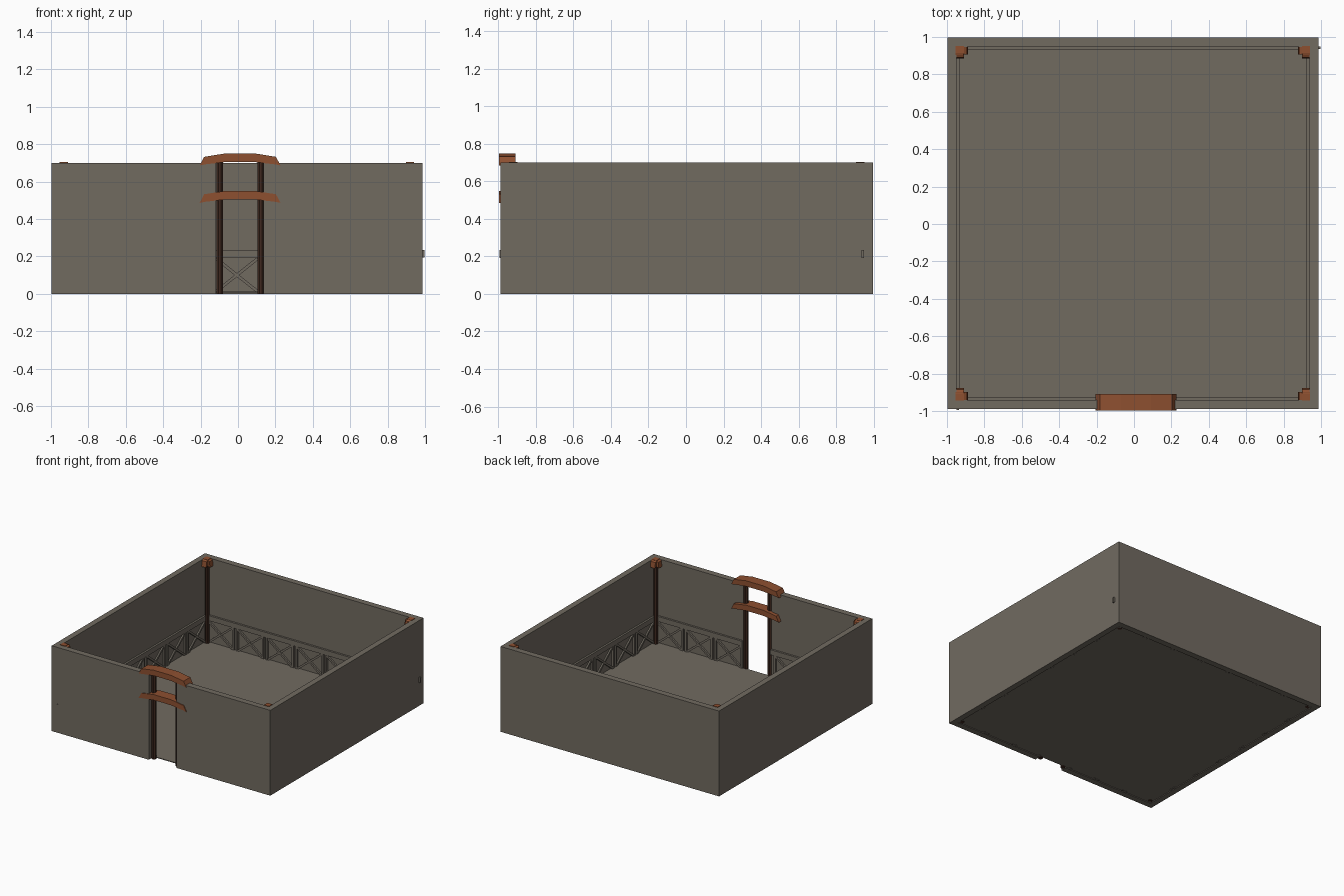
import bpy, bmesh, math
from mathutils import Matrix, Vector

if "Cube" in bpy.data.objects:
    bpy.data.objects.remove(bpy.data.objects["Cube"])

def mat(name, c):
    m = bpy.data.materials.new(name)
    m.diffuse_color = (*c, 1)
    m.use_nodes = True
    m.node_tree.nodes["Principled BSDF"].inputs["Base Color"].default_value = m.diffuse_color
    return m

STONE = mat("grey_stone", (0.165, 0.145, 0.118))
ORANGE = mat("orange_wood", (0.27, 0.08, 0.03))
DARK = mat("dark_wood", (0.05, 0.022, 0.014))

def finish(bm, name, m):
    bmesh.ops.recalc_face_normals(bm, faces=bm.faces)
    me = bpy.data.meshes.new(name)
    bm.to_mesh(me)
    bm.free()
    ob = bpy.data.objects.new(name, me)
    me.materials.append(m)
    bpy.context.collection.objects.link(ob)
    return ob

def add_box(bm, lo, hi, M=Matrix()):
    lo, hi = Vector(lo), Vector(hi)
    s = hi - lo
    T = M @ Matrix.Translation((lo + hi) / 2) @ Matrix.Diagonal((s.x, s.y, s.z, 1))
    bmesh.ops.create_cube(bm, size=1, matrix=T)

def prism(bm, pts, depth, M=Matrix()):
    # extrude an xz profile along y
    vs = [bm.verts.new(M @ Vector((x, 0, z))) for x, z in pts]
    f = bm.faces.new(vs)
    r = bmesh.ops.extrude_face_region(bm, geom=[f])
    d = M.to_3x3() @ Vector((0, depth, 0))
    bmesh.ops.translate(bm, vec=d, verts=[v for v in r["geom"] if isinstance(v, bmesh.types.BMVert)])

X0, X1, Y0, Y1 = -0.998, 0.986, -0.99, 0.997    # outer faces
IX0, IX1, IY0, IY1 = -0.95, 0.938, -0.94, 0.947  # inner faces
H = 0.70
GX0, GX1 = -0.117, 0.137                         # gate opening

# walls
for name, lo, hi in (
    ("left_wall", (X0, Y0, 0), (IX0, Y1, H)),
    ("right_wall", (IX1, Y0, 0), (X1, Y1, H)),
    ("back_wall", (IX0, IY1, 0), (IX1, Y1, H)),
    ("front_wall_left", (IX0, Y0, 0), (GX0, IY0, H)),
    ("front_wall_right", (GX1, Y0, 0), (IX1, IY0, H)),
):
    bm = bmesh.new()
    add_box(bm, lo, hi)
    finish(bm, name, STONE)

# floor, slightly above the wall bottoms
bm = bmesh.new()
add_box(bm, (IX0, IY0, 0.006), (IX1, IY1, 0.012))
finish(bm, "floor", STONE)

# railings: rail plus crossed panels, seven bays per side
N, T = 7, 0.016
def railing(name, a, b, gate=False):
    a, b = Vector(a), Vector(b)
    d = b - a
    L = d.length
    M = Matrix.Translation((a.x, a.y, 0)) @ Matrix.Rotation(math.atan2(d.y, d.x), 4, 'Z')
    bm = bmesh.new()
    spans = [(0, GX0 - IX0), (GX1 - IX0, L)] if gate else [(0, L)]
    for s, e in spans:
        add_box(bm, (s, 0, 0.193), (e, T, 0.235), M)
    w = L / N
    for i in range(N):
        if gate and i == N // 2:
            continue
        c = (i + 0.5) * w
        hw, hh, z = w / 2 - 0.024, 0.088, 0.1
        ang = math.atan2(hh, hw)
        for s in (-1, 1):
            R = M @ Matrix.Translation((c, 0, z)) @ Matrix.Rotation(s * ang, 4, 'Y')
            ln = math.hypot(hw, hh)
            add_box(bm, (-ln, 0.001, -0.008), (ln, T - 0.002 - 0.001 * s, 0.008), R)
            x = c + s * (hw + 0.008)
            add_box(bm, (x - 0.008, 0, 0.002), (x + 0.008, T, 0.195), M)
    finish(bm, name, STONE)

railing("front_railing", (IX0, IY0), (IX1, IY0), True)
railing("right_railing", (IX1, IY0), (IX1, IY1))
railing("back_railing", (IX1, IY1), (IX0, IY1))
railing("left_railing", (IX0, IY1), (IX0, IY0))

# rail ends poking through the outer walls
bm = bmesh.new()
add_box(bm, (IX1, 0.935, 0.193), (0.998, 0.95, 0.235))
add_box(bm, (-0.95, -0.995, 0.193), (-0.935, IY0, 0.235))
finish(bm, "rail_ends", STONE)

# gate posts
for side, x in (("left", -0.098), ("right", 0.121)):
    bm = bmesh.new()
    bmesh.ops.create_cone(bm, cap_ends=True, segments=8, radius1=0.019, radius2=0.019, depth=0.71,
                          matrix=Matrix.Translation((x, -0.95, 0.355)) @ Matrix.Rotation(math.pi / 8, 4, 'Z'))
    finish(bm, "gate_post_" + side, DARK)

# curved gate beams
half = [(0.0, 0.05), (0.08, 0.05), (0.192, 0.032), (0.216, -0.014),
        (0.185, -0.008), (0.08, 0.004), (0.0, 0.005)]
cx = 0.011
prof = [(cx + x, z) for x, z in half] + [(cx - x, z) for x, z in half[-2:0:-1]]
for name, z in (("upper_gate_beam", H), ("lower_gate_beam", 0.50)):
    bm = bmesh.new()
    prism(bm, prof, 0.087, Matrix.Translation((0, -0.996, z)))
    finish(bm, name, ORANGE)

# corner posts with flared caps
for sx, sy, x, y in ((1, 1, IX0, IY0), (-1, 1, IX1, IY0), (1, -1, IX0, IY1), (-1, -1, IX1, IY1)):
    tag = ("left" if sx > 0 else "right") + ("_front" if sy > 0 else "_back")
    M = Matrix.Translation((x, y, 0)) @ Matrix.Diagonal((sx, sy, 1, 1))
    bm = bmesh.new()
    bmesh.ops.create_cone(bm, cap_ends=True, segments=8, radius1=0.017, radius2=0.017, depth=0.68,
                          matrix=M @ Matrix.Translation((0.022, 0.022, 0.342)))
    finish(bm, "corner_post_" + tag, DARK)
    bm = bmesh.new()
    arm = [(-0.004, 0.655), (0.035, 0.655), (0.062, 0.645), (0.056, 0.692), (0.035, 0.703), (-0.004, 0.703)]
    prism(bm, arm, 0.045, M @ Matrix.Translation((0, -0.004, 0)))
    swap = Matrix(((0, 1, 0, 0), (1, 0, 0, 0), (0, 0, 1, 0), (0, 0, 0, 1)))
    prism(bm, [(a, b + 0.001) for a, b in arm], 0.045, M @ swap @ Matrix.Translation((0, -0.004, 0)))
    finish(bm, "corner_cap_" + tag, ORANGE)
